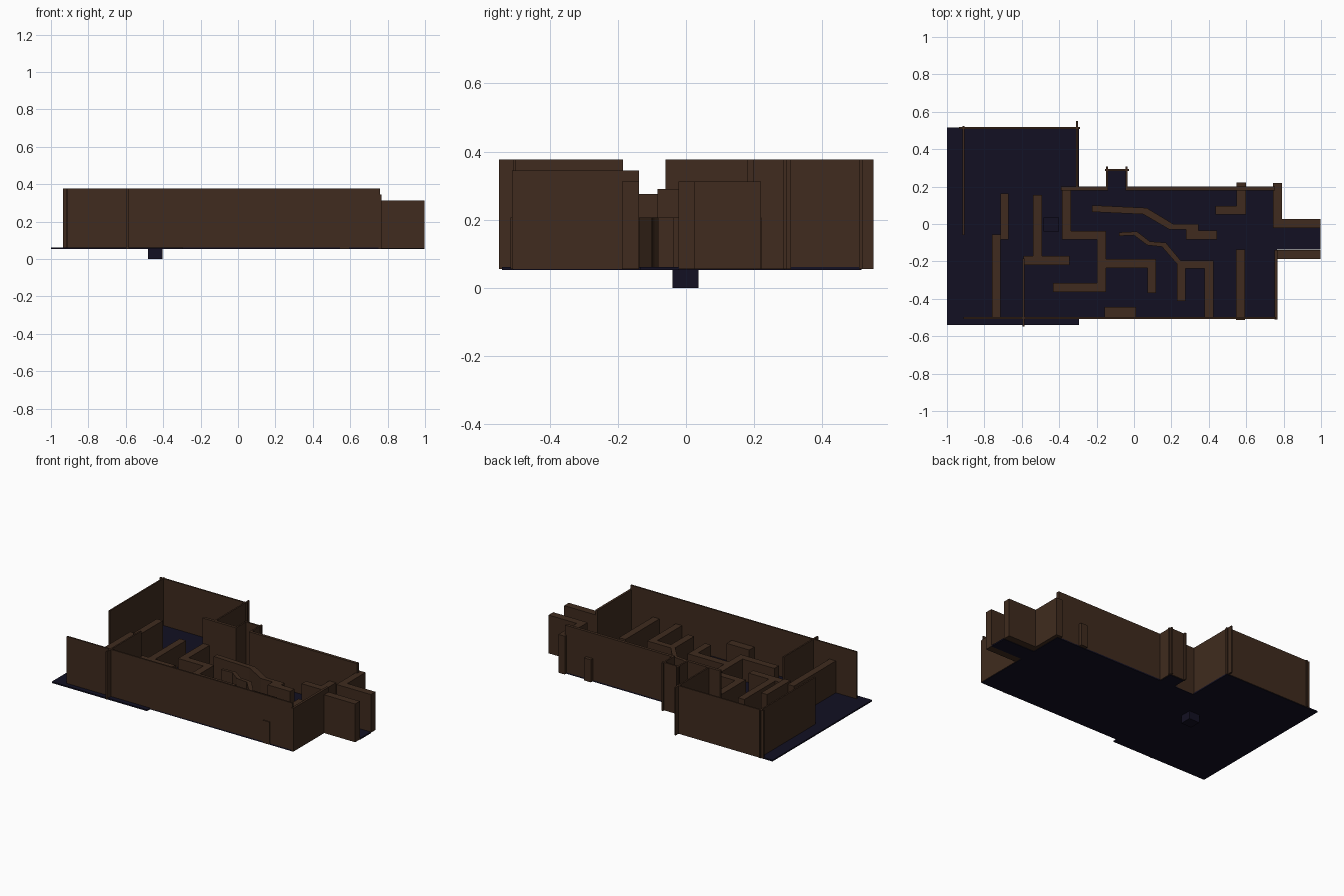
import bpy, bmesh


def material(name, rgb):
    m = bpy.data.materials.new(name)
    m.diffuse_color = (*rgb, 1)
    return m


WALL = material("brown_wall", (0.05, 0.024, 0.013))
FLOOR = material("dark_floor", (0.006, 0.005, 0.016))


def prism(name, outline, z0, z1, mat):
    """Extrude a flat outline from z0 up to z1."""
    bm = bmesh.new()
    face = bm.faces.new([bm.verts.new((x, y, z0)) for x, y in outline])
    ext = bmesh.ops.extrude_face_region(bm, geom=[face])
    for v in ext["geom"]:
        if isinstance(v, bmesh.types.BMVert):
            v.co.z = z1
    bmesh.ops.recalc_face_normals(bm, faces=bm.faces)
    me = bpy.data.meshes.new(name)
    bm.to_mesh(me)
    bm.free()
    me.materials.append(mat)
    ob = bpy.data.objects.new(name, me)
    bpy.context.collection.objects.link(ob)
    return ob


def box(name, x0, x1, y0, y1, top, base=0.056, mat=WALL):
    return prism(name, [(x0, y0), (x1, y0), (x1, y1), (x0, y1)], base, top, mat)


# floor slab with side corridor and niche
floor = prism("floor", [
    (-1, -0.54), (-0.295, -0.54), (-0.295, -0.508), (0.765, -0.508),
    (0.765, -0.135), (0.998, -0.135), (0.998, -0.02), (0.765, -0.02),
    (0.765, 0.2), (-0.04, 0.2), (-0.04, 0.29), (-0.145, 0.29),
    (-0.145, 0.2), (-0.295, 0.2), (-0.295, 0.515), (-1, 0.515)], 0.053, 0.062, FLOOR)

# small pit sunk below the floor
pit = (-0.48, -0.403, -0.04, 0.036)
cutter = box("pit_cutter", *pit, 0.1, 0.02, FLOOR)
cutter.hide_render = True
cutter.hide_viewport = True
cut = floor.modifiers.new("pit_hole", "BOOLEAN")
cut.operation = "DIFFERENCE"
cut.solver = "EXACT"
cut.object = cutter
shell = box("pit", *pit, 0.062, 0.0, FLOOR)
bm = bmesh.new()
bm.from_mesh(shell.data)
lid = [f for f in bm.faces if f.calc_center_median().z > 0.06]
bmesh.ops.delete(bm, geom=lid, context="FACES")
bm.to_mesh(shell.data)
bm.free()

# tall outer walls
TALL = 0.376
for name, rect in {
    "south_wall": (-0.912, 0.758, -0.508, -0.498),
    "west_wall": (-0.917, -0.907, -0.06, 0.525),
    "northwest_wall": (-0.935, -0.29, 0.508, 0.518),
    "alcove_wall": (-0.309, -0.299, 0.185, 0.55),
    "southwest_partition": (-0.595, -0.585, -0.548, -0.185),
    "north_wall_left": (-0.39, -0.14, 0.18, 0.2),
    "north_wall_right": (-0.045, 0.755, 0.18, 0.2),
    "niche_left_wall": (-0.15, -0.14, 0.18, 0.308),
    "niche_right_wall": (-0.045, -0.035, 0.18, 0.308),
    "niche_back_wall": (-0.155, -0.028, 0.284, 0.295),
}.items():
    box(name, *rect, TALL)

# east end and exit corridor
box("east_wall", 0.752, 0.768, -0.51, -0.138, 0.345)
box("northeast_wall", 0.743, 0.79, -0.022, 0.22, 0.312)
box("corridor_south_wall", 0.767, 0.998, -0.187, -0.138, 0.312)
box("corridor_north_wall", 0.767, 0.998, -0.022, 0.027, 0.312)

# low inner walls
LOW = 0.207
box("entry_wall_upper", -0.715, -0.67, -0.083, 0.163, 0.29)
box("entry_wall_lower", -0.76, -0.713, -0.5, -0.055, 0.275)
box("south_stub", -0.157, 0.01, -0.5, -0.444, LOW)
box("east_divider", 0.545, 0.593, -0.514, -0.137, LOW)

inner = {
    "tee_wall": [(-0.54, 0.155), (-0.54, -0.171), (-0.59, -0.171), (-0.59, -0.219),
                 (-0.344, -0.219), (-0.344, -0.171), (-0.493, -0.171), (-0.493, 0.155)],
    "central_wall": [(-0.385, 0.182), (-0.385, -0.083), (-0.198, -0.083), (-0.198, -0.315),
                     (-0.433, -0.315), (-0.433, -0.363), (-0.15, -0.363), (-0.15, -0.235),
                     (0.073, -0.235), (0.073, -0.37), (0.118, -0.37), (0.118, -0.187),
                     (-0.15, -0.187), (-0.15, -0.037), (-0.337, -0.037), (-0.337, 0.182)],
    "upper_winding_wall": [(-0.225, 0.1), (0.068, 0.086), (0.21, 0), (0.345, 0),
                           (0.345, -0.036), (0.443, -0.036), (0.443, -0.082), (0.277, -0.082),
                           (0.277, -0.03), (0.19, -0.03), (0.05, 0.052), (-0.225, 0.065)],
    "lower_winding_wall": [(-0.08, -0.045), (0.015, -0.04), (0.085, -0.093), (0.17, -0.1),
                           (0.25, -0.196), (0.424, -0.196), (0.424, -0.498), (0.378, -0.498),
                           (0.378, -0.237), (0.276, -0.237), (0.276, -0.413), (0.229, -0.413),
                           (0.229, -0.213), (0.15, -0.122), (0.07, -0.113), (0.0, -0.06),
                           (-0.08, -0.064)],
    "northeast_bracket": [(0.549, 0.222), (0.549, 0.096), (0.436, 0.096), (0.436, 0.05),
                          (0.598, 0.05), (0.598, 0.222)],
}
for name, outline in inner.items():
    prism(name, outline, 0.056, LOW, WALL)
